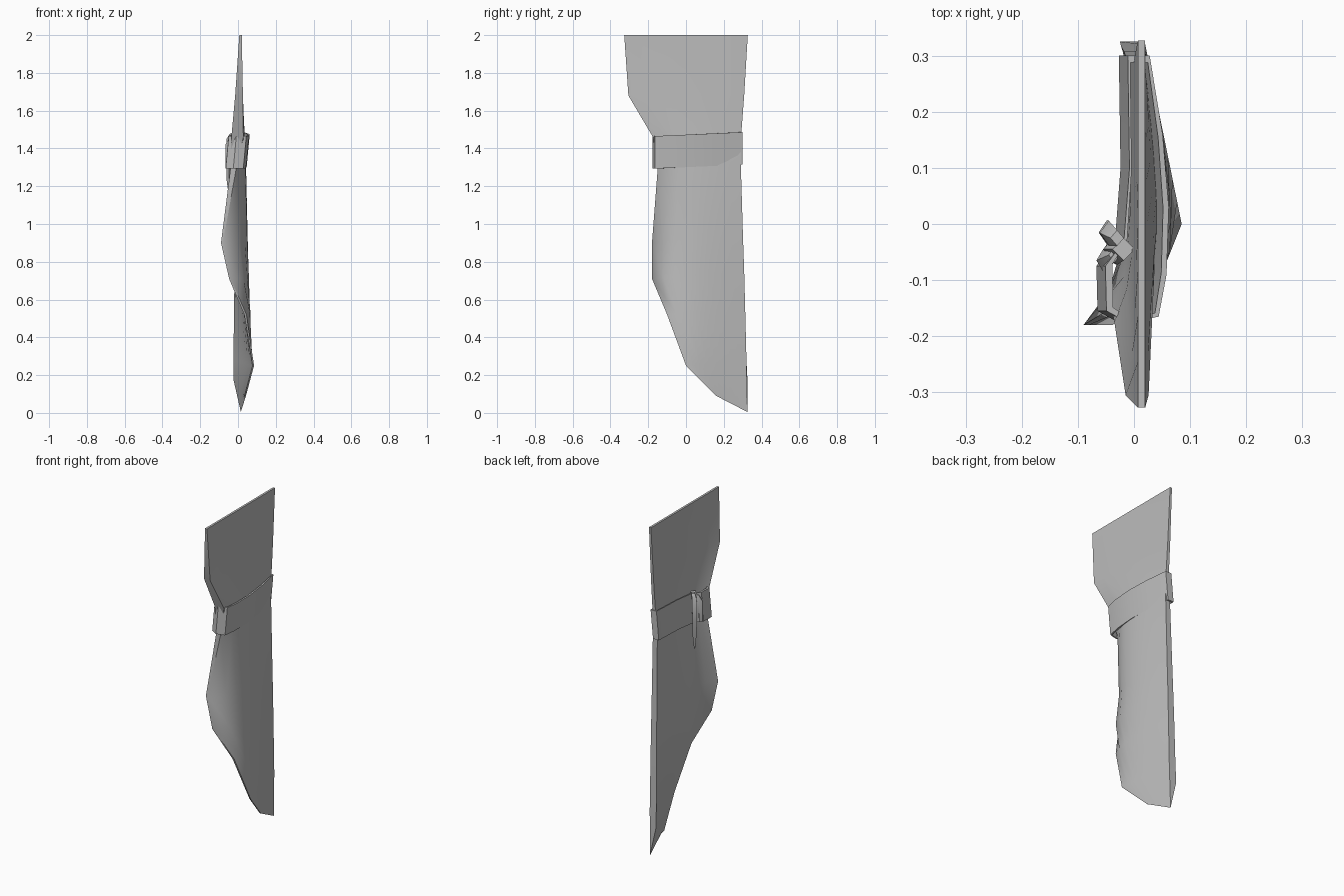
import bpy, bmesh
from math import sin, pi, radians
from mathutils import Vector

cube = bpy.data.objects.get("Cube")
if cube:
    bpy.data.objects.remove(cube)

grey = bpy.data.materials.new("plain_grey_cloth")
grey.use_nodes = True
color = (0.5, 0.5, 0.5, 1)
grey.diffuse_color = color
grey.node_tree.nodes["Principled BSDF"].inputs["Base Color"].default_value = color


def finish(name, bm, angle):
    """Turn a bmesh into a shaded object."""
    bmesh.ops.recalc_face_normals(bm, faces=bm.faces)
    mesh = bpy.data.meshes.new(name)
    bm.to_mesh(mesh)
    bm.free()
    obj = bpy.data.objects.new(name, mesh)
    bpy.context.collection.objects.link(obj)
    mesh.materials.append(grey)
    bpy.ops.object.select_all(action="DESELECT")
    obj.select_set(True)
    bpy.context.view_layer.objects.active = obj
    bpy.ops.object.shade_smooth_by_angle(angle=radians(angle))
    return obj


def loft(name, rings, angle=35, capped=True):
    """Skin a stack of closed rings, capping or joining the ends."""
    bm = bmesh.new()
    rows = [[bm.verts.new(p) for p in ring] for ring in rings]
    count = len(rows[0])
    pairs = list(zip(rows, rows[1:]))
    if not capped:
        pairs.append((rows[-1], rows[0]))
    for a, b in pairs:
        for i in range(count):
            j = (i + 1) % count
            bm.faces.new((a[i], a[j], b[j], b[i]))
    if capped:
        for row in (rows[0], rows[-1]):
            cap = bm.faces.new(row)
            bmesh.ops.triangulate(bm, faces=[cap])
    return finish(name, bm, angle)


def curtain_ring(front, back, bulge, back_step=0):
    """One level of the drape: outer side front to back, inner side returning.
    Front and back are (outer x, inner x, y, z); the fold peaks near the front."""
    def side(k, swell, step):
        a = Vector((front[k], front[2], front[3]))
        b = Vector((back[k], back[2], back[3] + step))
        steps = 8
        return [a.lerp(b, i / steps) + Vector((swell * sin(pi * (i / steps) ** .6), 0, 0))
                for i in range(steps + 1)]
    return side(0, bulge[0], 0) + side(1, bulge[1], back_step)[::-1]


# Curtain: gathered at the tie, sweeping to a pointed hem at the back
curtain = [
    curtain_ring((.02, .007, -.327, 2), (.02, .007, .327, 2), (0, 0)),
    curtain_ring((.026, -.015, -.305, 1.68), (.02, .003, .308, 1.68), (0, .012)),
    curtain_ring((.028, -.035, -.175, 1.46), (.02, 0, .292, 1.47), (.01, .022)),
    curtain_ring((-.01, -.04, -.15, 1.29), (.02, -.01, .29, 1.32), (.042, .022)),
    curtain_ring((-.08, -.09, -.18, .9), (.02, -.016, .302, .92), (.093, .045)),
    curtain_ring((-.038, -.047, -.18, .71), (.02, -.018, .308, .75), (.075, .035)),
    curtain_ring((.045, .033, -.1, .52), (.02, -.021, .313, .56), (.028, .012)),
    curtain_ring((.085, .077, 0, .25), (.02, -.024, .32, .28), (0, 0)),
    curtain_ring((.042, .034, .16, .09), (.015, -.025, .325, .005), (0, 0), .175),
]
loft("curtain", curtain, 40)

# Tie band wrapped around the gathered cloth, tilted and leaning
path = [(.022, .3), (.045, .16), (.056, .03), (.052, -.09), (.038, -.165), (-.015, -.177),
        (-.055, -.155), (-.057, -.075), (-.024, -.03), (-.014, .1), (-.017, .3)]
band = []
for x, y in path:
    inner = Vector((.005 + (x - .005) * .8, y * .96, 0))
    base = 1.293 + .045 * (y + .17)
    low = Vector((-.01, 0, base))
    high = Vector((.006, 0, base + .172))
    outer = Vector((x, y, 0))
    band.append([outer + low, outer + high, inner + high, inner + low])
loft("tie_band", band, 30, capped=False)


def ribbon(name, sections):
    """Tapered strip from (x, y, z, half depth, half width) sections."""
    loft(name, [[(x - d, y, z), (x, y - w, z), (x + d, y, z), (x, y + w, z)]
                for x, y, z, d, w in sections], 50)


# Knot and hanging ends on the inner side
ribbon("tie_knot", [(-.018, -.045, 1.475, .02, .02), (-.03, -.045, 1.43, .025, .028),
                    (-.035, -.045, 1.36, .02, .026), (-.04, -.045, 1.31, .01, .015)])
ribbon("long_tie_end", [(-.03, -.025, 1.48, .012, .014), (-.045, -.016, 1.45, .016, .022),
                        (-.048, -.015, 1.32, .015, .022), (-.047, -.015, 1.23, .013, .018),
                        (-.045, -.018, 1.15, .004, .005)])
ribbon("short_tie_end", [(-.035, -.055, 1.46, .01, .014), (-.055, -.065, 1.42, .012, .02),
                         (-.055, -.065, 1.3, .012, .02)])
